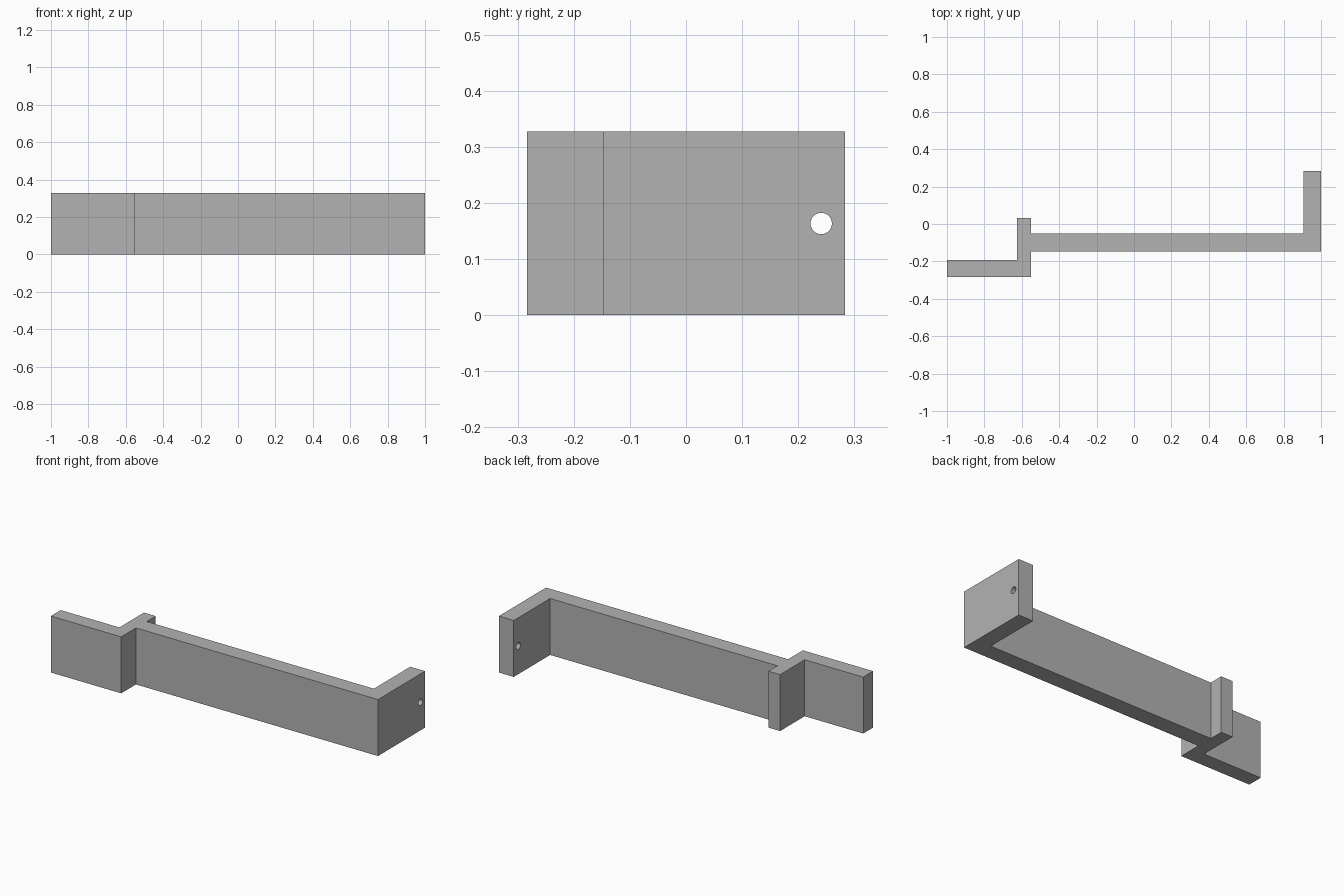
import bpy
import bmesh
from math import pi

if "Cube" in bpy.data.objects:
    bpy.data.objects.remove(bpy.data.objects["Cube"], do_unlink=True)

HEIGHT = 0.327

# Single grey finish
grey = bpy.data.materials.new("plain grey")
grey.use_nodes = True
colour = (0.45, 0.45, 0.45, 1)
grey.diffuse_color = colour
grey.node_tree.nodes["Principled BSDF"].inputs["Base Color"].default_value = colour

# Bracket outline: end tab, stop rib, long bar, upright arm
outline = [
    (-1, -0.283), (-0.55, -0.283), (-0.55, -0.148), (1, -0.148),
    (1, 0.283), (0.905, 0.283), (0.905, -0.05), (-0.55, -0.05),
    (-0.55, 0.032), (-0.625, 0.032), (-0.625, -0.193), (-1, -0.193),
]
bm = bmesh.new()
base = bm.faces.new([bm.verts.new((x, y, 0)) for x, y in outline])
top = bmesh.ops.extrude_face_region(bm, geom=[base])["geom"]
bmesh.ops.translate(bm, vec=(0, 0, HEIGHT),
                    verts=[v for v in top if isinstance(v, bmesh.types.BMVert)])
bmesh.ops.recalc_face_normals(bm, faces=bm.faces)
mesh = bpy.data.meshes.new("bracket")
bm.to_mesh(mesh)
bm.free()
mesh.materials.append(grey)
bracket = bpy.data.objects.new("bracket", mesh)
bpy.context.collection.objects.link(bracket)

# Round pin hole through the arm
bpy.ops.mesh.primitive_cylinder_add(vertices=32, radius=0.019, depth=0.3,
                                    location=(0.95, 0.241, HEIGHT / 2),
                                    rotation=(0, pi / 2, 0))
cutter = bpy.context.object
cutter.name = "hole_cutter"
cutter.data.materials.append(grey)
cutter.hide_render = True
hole = bracket.modifiers.new("pin hole", "BOOLEAN")
hole.operation = "DIFFERENCE"
hole.solver = "EXACT"
hole.object = cutter

# Apply the cut, discard the cutter and smooth only the hole wall
bpy.ops.object.select_all(action="DESELECT")
bracket.select_set(True)
bpy.context.view_layer.objects.active = bracket
bpy.ops.object.modifier_apply(modifier=hole.name)
bpy.data.objects.remove(cutter, do_unlink=True)
bpy.ops.object.shade_smooth_by_angle(angle=pi / 6)
